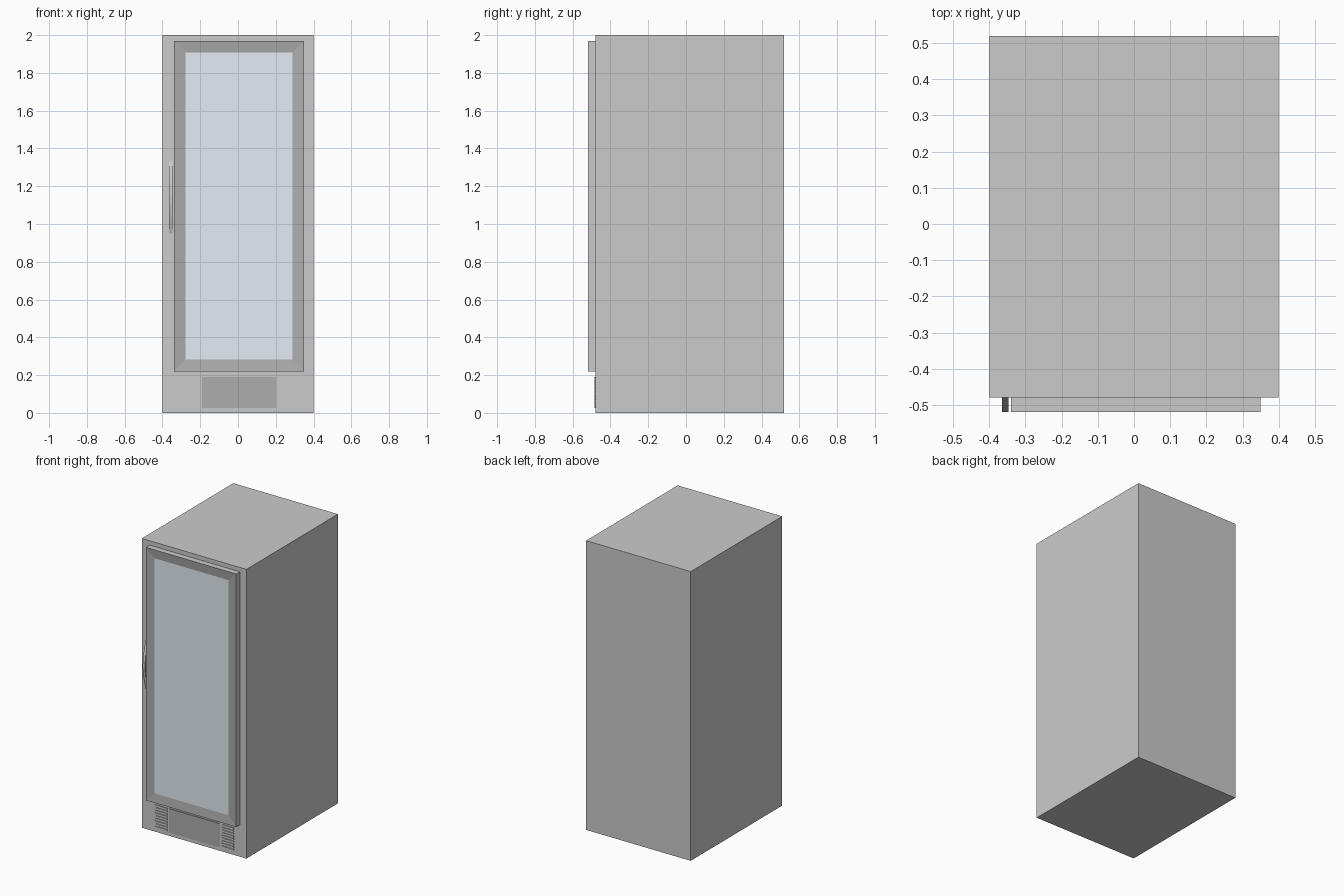
import bpy, bmesh, math

if "Cube" in bpy.data.objects:
    bpy.data.objects.remove(bpy.data.objects["Cube"])


def material(name, rgb):
    m = bpy.data.materials.new(name)
    m.diffuse_color = (*rgb, 1)
    m.use_nodes = True
    m.node_tree.nodes["Principled BSDF"].inputs["Base Color"].default_value = m.diffuse_color
    return m


def make_object(name, bm, *mats):
    bmesh.ops.recalc_face_normals(bm, faces=bm.faces)
    me = bpy.data.meshes.new(name)
    bm.to_mesh(me)
    bm.free()
    for m in mats:
        me.materials.append(m)
    ob = bpy.data.objects.new(name, me)
    bpy.context.collection.objects.link(ob)
    return ob


def box_mesh(x0, x1, y0, y1, z0, z1):
    bm = bmesh.new()
    bmesh.ops.create_cube(bm, size=1)
    for v in bm.verts:
        v.co = ((x0 + x1) / 2 + v.co.x * (x1 - x0),
                (y0 + y1) / 2 + v.co.y * (y1 - y0),
                (z0 + z1) / 2 + v.co.z * (z1 - z0))
    return bm


grey = material("grey", (0.8, 0.8, 0.8))
dark = material("dark_grey", (0.42, 0.42, 0.42))
pale = material("glass", (0.78, 0.84, 0.89))

# Cabinet
make_object("cabinet", box_mesh(-0.4, 0.4, -0.48, 0.52, 0, 2), grey)

# Door: mitred dark frame sloping slightly in to the glass
bm = box_mesh(-0.34, 0.35, -0.52, -0.48, 0.22, 1.97)
bm.normal_update()
front = min(bm.faces, key=lambda f: f.calc_center_median().y)
rim = bmesh.ops.inset_region(bm, faces=[front], thickness=0.088, depth=-0.007)
for f in rim["faces"]:
    f.material_index = 1
front.material_index = 2
make_object("door", bm, grey, dark, pale)

# Bowed handle: rectangular section swept along a shallow arc
SEGMENTS, THICK = 16, 0.01
bm = bmesh.new()
rings = []
for i in range(SEGMENTS + 1):
    t = i / SEGMENTS
    z = 0.95 + 0.38 * t
    y = -0.48 - 0.04 * math.sin(math.pi * t)
    back = min(y + THICK, -0.478)
    rings.append([bm.verts.new(p) for p in (
        (-0.365, y, z), (-0.347, y, z), (-0.347, back, z), (-0.365, back, z))])
for a, b in zip(rings, rings[1:]):
    for k in range(4):
        n = (k + 1) % 4
        bm.faces.new((a[k], a[n], b[n], b[k]))
bm.faces.new(rings[0])
bm.faces.new(rings[-1])
make_object("handle", bm, grey)

# Lower service panel
make_object("service_panel", box_mesh(-0.19, 0.2, -0.485, -0.478, 0.025, 0.19), dark)

# Vent slats on both sides of the panel
for side, x0, x1 in (("left", -0.295, -0.205), ("right", 0.215, 0.305)):
    for i in range(9):
        z = 0.03 + i * 0.0185
        make_object(f"{side}_vent_slat_{i + 1}",
                    box_mesh(x0, x1, -0.485, -0.478, z, z + 0.01), grey)
